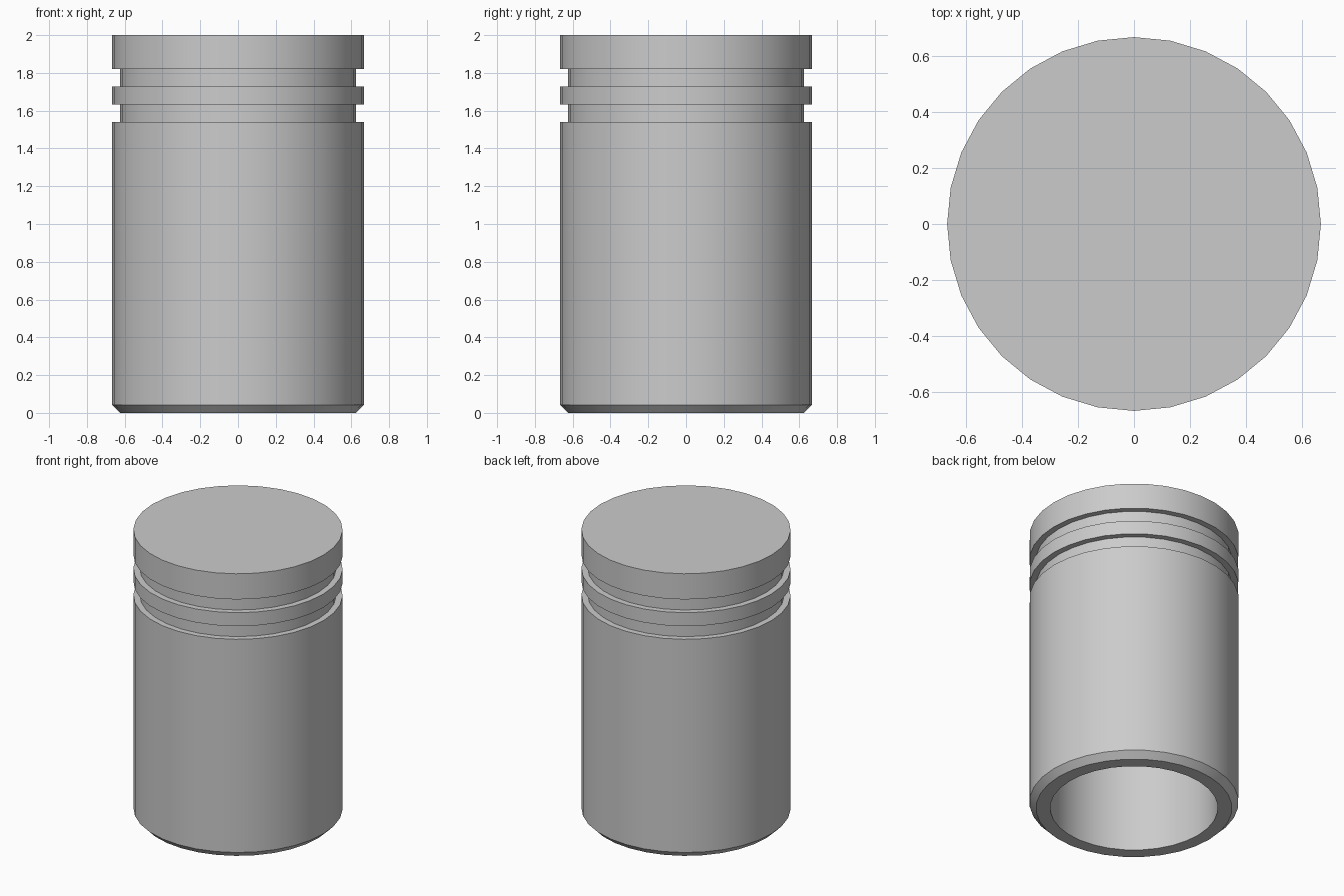
import bpy, bmesh, math

if "Cube" in bpy.data.objects:
    bpy.data.objects.remove(bpy.data.objects["Cube"])

SIDES = 32
R, GROOVE_R, BORE_R = 0.666, 0.625, 0.534

# Half section of the cup: bore ceiling, bore wall, chamfered skirt, ring grooves, crown
profile = [(BORE_R, 1.6), (BORE_R, 0.0), (0.624, 0.0), (R, 0.043)]
for low, high in ((1.54, 1.632), (1.727, 1.82)):
    profile += [(R, low), (GROOVE_R, low), (GROOVE_R, high), (R, high)]
profile.append((R, 2.0))

# Revolve the section into rings and skin between them
bm = bmesh.new()
rings = []
for r, z in profile:
    rings.append([bm.verts.new((r * math.cos(2 * math.pi * i / SIDES),
                                r * math.sin(2 * math.pi * i / SIDES), z))
                  for i in range(SIDES)])
for a, b in zip(rings, rings[1:]):
    for i in range(SIDES):
        j = (i + 1) % SIDES
        bm.faces.new((a[i], a[j], b[j], b[i]))

# Bore ceiling and crown
bm.faces.new(rings[0])
bm.faces.new(rings[-1])
bmesh.ops.recalc_face_normals(bm, faces=bm.faces[:])

mesh = bpy.data.meshes.new("piston")
bm.to_mesh(mesh)
bm.free()
piston = bpy.data.objects.new("piston", mesh)
bpy.context.collection.objects.link(piston)
bpy.context.view_layer.objects.active = piston
piston.select_set(True)
bpy.ops.object.shade_smooth_by_angle(angle=math.radians(30))
